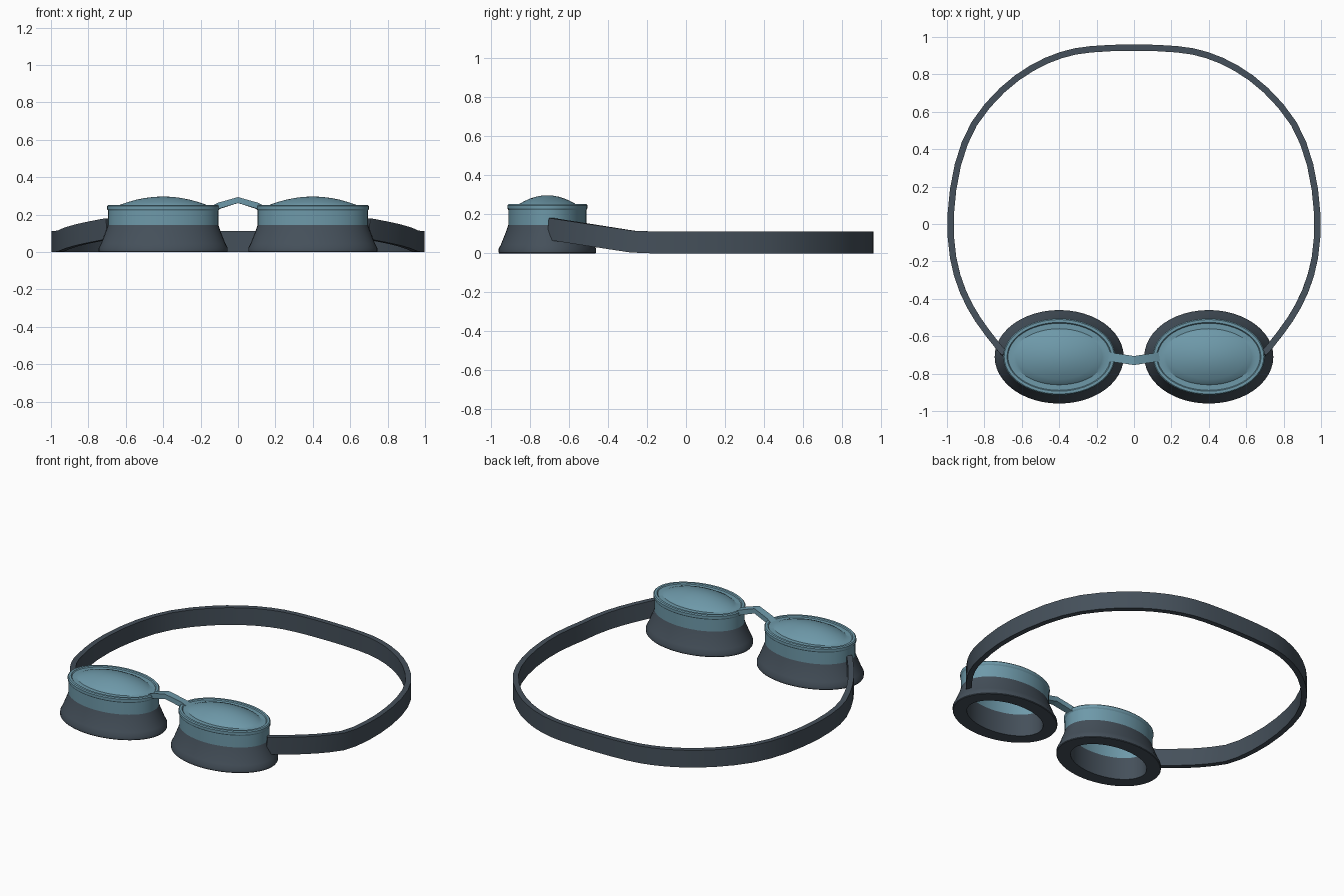
import bpy, bmesh, math
from mathutils import Vector

if "Cube" in bpy.data.objects:
    bpy.data.objects.remove(bpy.data.objects["Cube"])


def material(name, rgb):
    m = bpy.data.materials.new(name)
    m.diffuse_color = (*rgb, 1)
    m.use_nodes = True
    m.node_tree.nodes["Principled BSDF"].inputs["Base Color"].default_value = m.diffuse_color
    return m


BLUE = material("lens_blue", (0.155, 0.318, 0.397))
DARK = material("dark_rubber", (0.059, 0.080, 0.103))
RX, RY, CY, SEG = 0.345, 0.25, -0.71, 48


def finish(name, bm, mat, angle=30):
    bmesh.ops.recalc_face_normals(bm, faces=bm.faces)
    mesh = bpy.data.meshes.new(name)
    bm.to_mesh(mesh)
    bm.free()
    mesh.materials.append(mat)
    ob = bpy.data.objects.new(name, mesh)
    bpy.context.collection.objects.link(ob)
    bpy.ops.object.select_all(action='DESELECT')
    ob.select_set(True)
    bpy.context.view_layer.objects.active = ob
    bpy.ops.object.shade_smooth_by_angle(angle=math.radians(angle))
    return ob


def loft(bm, rings, closed):
    for a, b in zip(rings, rings[1:] + (rings[:1] if closed else [])):
        for i in range(len(a)):
            j = (i + 1) % len(a)
            bm.faces.new((a[i], a[j], b[j], b[i]))


def oval(bm, cx, rx, ry, z):
    return [bm.verts.new((cx + rx * math.cos(t), CY + ry * math.sin(t), z))
            for t in (2 * math.pi * i / SEG for i in range(SEG))]


def sweep(name, path, size, mat):
    """Rectangular bar along a path: size = (horizontal width, height)."""
    bm = bmesh.new()
    rings = []
    for i, p in enumerate(path):
        t = (path[min(i + 1, len(path) - 1)] - path[max(i - 1, 0)]).normalized()
        side = t.cross(Vector((0, 0, 1))).normalized()
        up = side.cross(t)
        w, h = side * size[0] / 2, up * size[1] / 2
        rings.append([bm.verts.new(p + v) for v in (w + h, w - h, -w - h, -w + h)])
    loft(bm, rings, False)
    bm.faces.new(rings[0])
    bm.faces.new(rings[-1])
    return finish(name, bm, mat)


# Profiles: (inset from the largest oval, height)
gasket = [(0.003, 0), (0, 0.004), (0, 0.022), (0.012, 0.045), (0.04, 0.115),
          (0.05, 0.145), (0.085, 0.145), (0.085, 0)]
shell = [(0.085, 0.145), (0.05, 0.145), (0.05, 0.222), (0.045, 0.23),
         (0.045, 0.246), (0.051, 0.252), (0.066, 0.252), (0.071, 0.246),
         (0.1, 0.246)]

for side, s in (("left", -1), ("right", 1)):
    cx = 0.4 * s
    # Flared rubber gasket, open through the middle
    bm = bmesh.new()
    loft(bm, [oval(bm, cx, RX - d, RY - d, z) for d, z in gasket], True)
    finish(side + "_gasket", bm, DARK)

    # Lens cup with raised rim and shallow dome, hollow underneath
    bm = bmesh.new()
    rings = [oval(bm, cx, RX - d, RY - d, z) for d, z in shell]
    for t in (0.96, 0.8, 0.6, 0.4, 0.2):
        rings.append(oval(bm, cx, 0.24 * t, 0.15 * t, 0.249 + 0.048 * (1 - t * t)))
    under = [rings[0], oval(bm, cx, RX - 0.085, RY - 0.085, 0.226),
             oval(bm, cx, 0.2, 0.125, 0.23), oval(bm, cx, 0.1, 0.06, 0.262)]
    loft(bm, rings, False)
    loft(bm, under, False)
    for ring, z in ((rings[-1], 0.297), (under[-1], 0.27)):
        tip = bm.verts.new((cx, CY, z))
        for i in range(SEG):
            bm.faces.new((ring[i], ring[(i + 1) % SEG], tip))
    finish(side + "_lens", bm, BLUE)

# Arched nose bridge
half = [(0.14, -0.708, 0.225), (0.1, -0.715, 0.248)]
bridge = [Vector((-x, y, z)) for x, y, z in half] + [Vector((0, -0.73, 0.278))]
bridge += [Vector(p) for p in reversed(half)]
sweep("nose_bridge", bridge, (0.048, 0.032), BLUE)

# Head strap: half of its centre line, mirrored, then smoothed in plan
half = [(0.69, -0.695), (0.73, -0.65), (0.835, -0.51), (0.915, -0.36),
        (0.967, -0.18), (0.98, 0.05), (0.942, 0.315), (0.855, 0.535),
        (0.705, 0.715), (0.548, 0.832), (0.39, 0.903), (0.232, 0.934)]
pts = [Vector(p) for p in half] + [Vector((0, 0.943))]
pts += [Vector((-x, y)) for x, y in reversed(half)]
path = []
for i in range(len(pts) - 1):
    a, b, c, d = (pts[min(max(k, 0), len(pts) - 1)] for k in range(i - 1, i + 3))
    for t in (0, 0.5):
        path.append(0.5 * (2 * b + (c - a) * t + (2 * a - 5 * b + 4 * c - d) * t * t
                           + (3 * b - a - 3 * c + d) * t ** 3))
path.append(pts[-1])
# The strap climbs toward the lenses at the front
path = [Vector((p.x, p.y, 0.056 + 0.155 * max(0, -0.25 - p.y))) for p in path]
sweep("head_strap", path, (0.034, 0.112), DARK)
